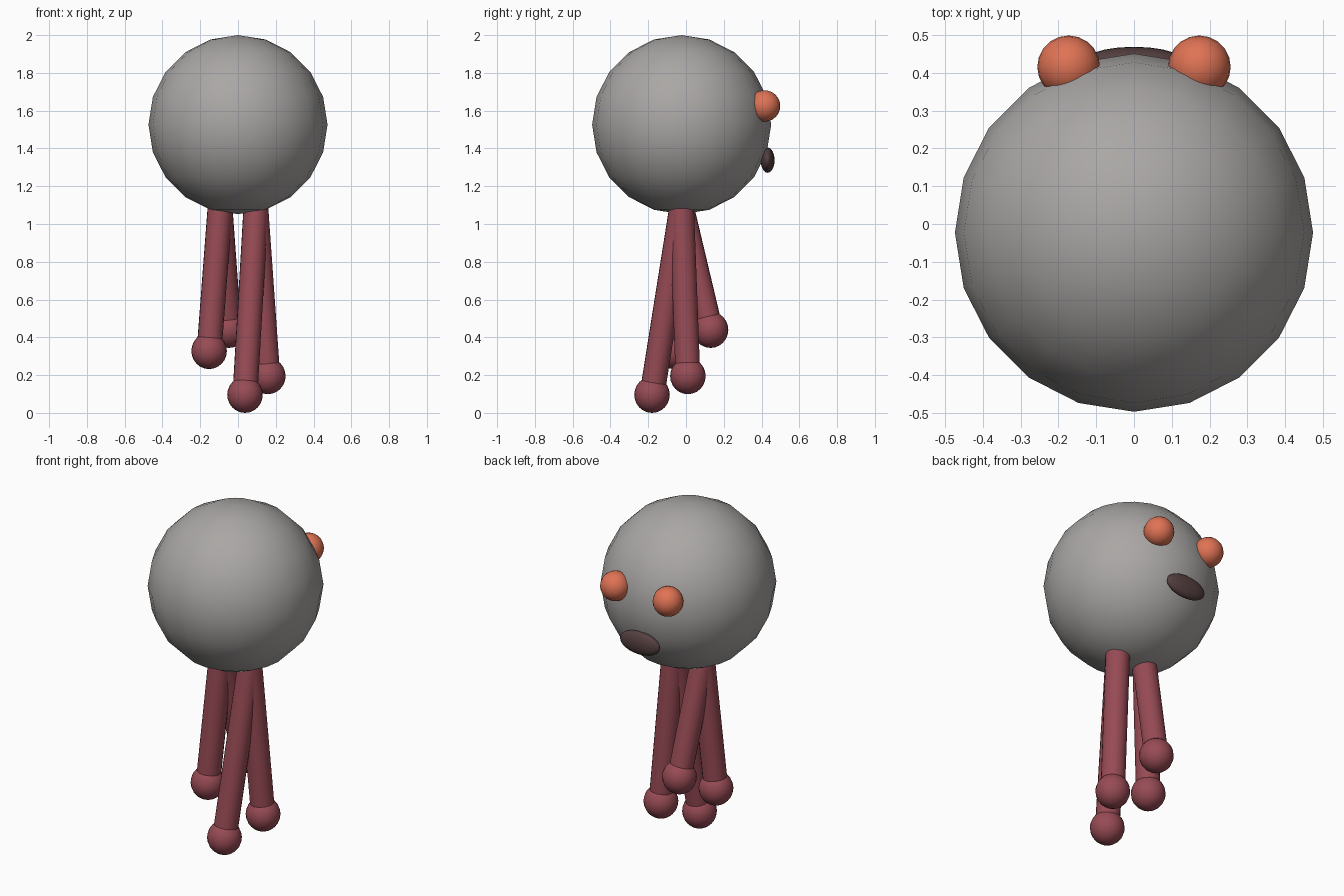
import bpy
from mathutils import Vector

if "Cube" in bpy.data.objects:
    bpy.data.objects.remove(bpy.data.objects["Cube"])


def material(name, rgb):
    m = bpy.data.materials.new(name)
    m.diffuse_color = (*rgb, 1)
    m.use_nodes = True
    m.node_tree.nodes["Principled BSDF"].inputs["Base Color"].default_value = m.diffuse_color
    return m


GREY = material("warm grey", (0.40, 0.385, 0.375))
ORANGE = material("orange", (0.74, 0.17, 0.09))
MAROON = material("maroon", (0.31, 0.07, 0.09))
BROWN = material("dark brown", (0.09, 0.05, 0.05))


def finish(name, mat):
    ob = bpy.context.object
    ob.name = name
    ob.data.materials.append(mat)
    return ob


def ball(name, loc, scale, mat, segments=20, rings=10):
    bpy.ops.mesh.primitive_uv_sphere_add(segments=segments, ring_count=rings, radius=1, location=loc)
    ob = finish(name, mat)
    ob.scale = scale
    bpy.ops.object.shade_smooth()
    return ob


def rod(name, a, b, radius, mat):
    a, b = Vector(a), Vector(b)
    d = b - a
    bpy.ops.mesh.primitive_cylinder_add(vertices=20, radius=radius, depth=d.length, location=(a + b) / 2)
    ob = finish(name, mat)
    ob.rotation_euler = d.to_track_quat('Z', 'Y').to_euler()
    bpy.ops.object.shade_smooth_by_angle()
    return ob


# Round head
ball("head", (0, -0.023, 1.526), (0.474,) * 3, GREY)

# Eyes and mouth on the +y side
for side, s in (("left", -1), ("right", 1)):
    ball(side + "_eye", (s * 0.173, 0.416, 1.625), (0.083,) * 3, ORANGE, 20, 12)
ball("mouth", (0, 0.432, 1.338), (0.13, 0.037, 0.067), BROWN, 20, 12)

# Four dangling legs, in pairs sharing a hip, each ending in a round foot
feet = {
    "front_left": (-0.153, -0.063, 0.328),
    "back_left": (-0.048, 0.13, 0.44),
    "front_right": (0.037, -0.18, 0.096),
    "back_right": (0.158, 0.01, 0.195),
}
for name, foot in feet.items():
    hip = (-0.095 if foot[0] < 0 else 0.095, -0.023, 1.085)
    rod(name + "_leg", hip, foot, 0.066, MAROON)
    ball(name + "_foot", foot, (0.094, 0.094, 0.096), MAROON, 20, 12)
